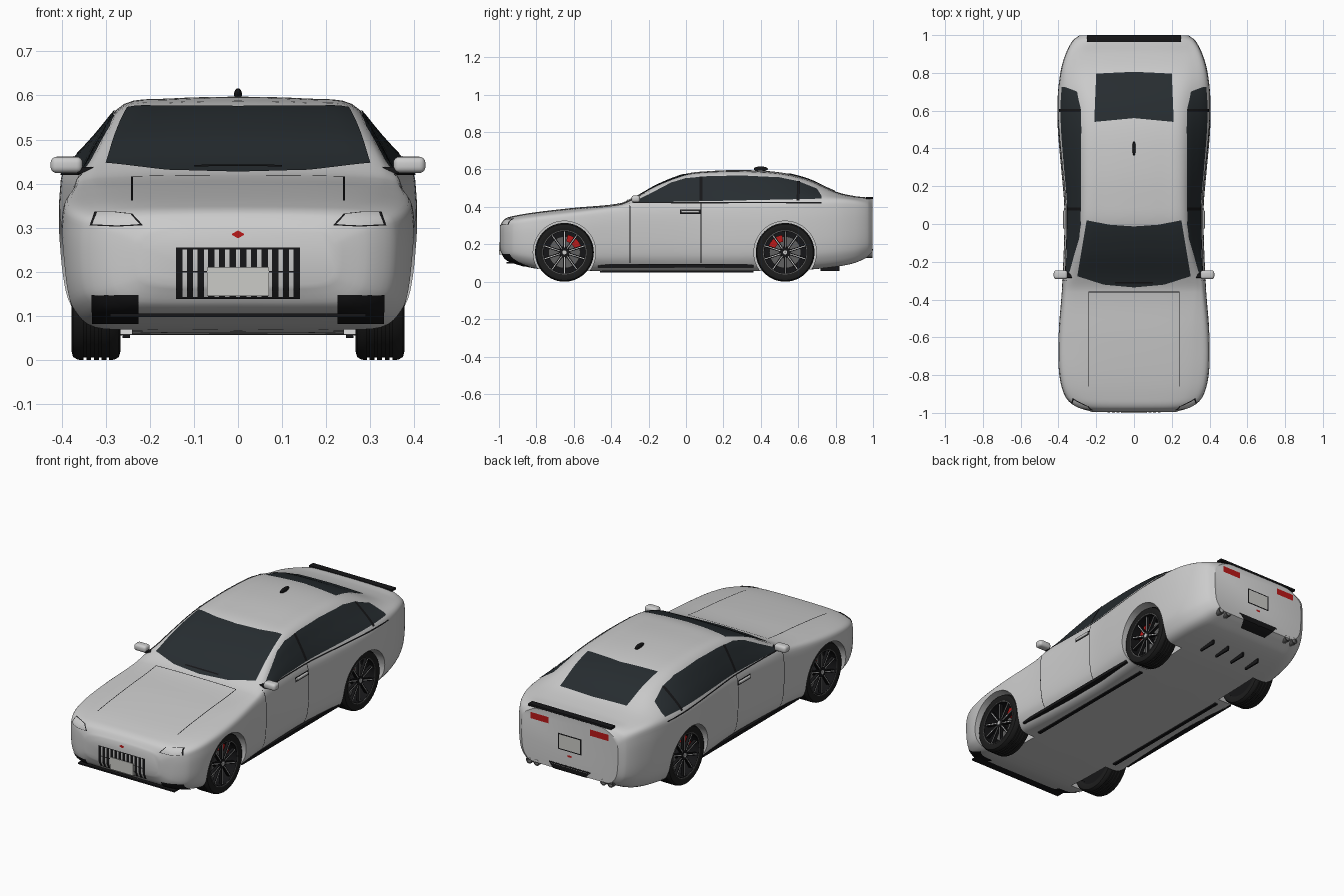
import bpy, bmesh, math
from mathutils import Vector, Matrix
from mathutils.bvhtree import BVHTree

if "Cube" in bpy.data.objects:
    bpy.data.objects.remove(bpy.data.objects["Cube"])


def mat(name, *rgb):
    m = bpy.data.materials.new(name)
    m.diffuse_color = (*rgb, 1)
    m.use_nodes = True
    m.node_tree.nodes["Principled BSDF"].inputs["Base Color"].default_value = m.diffuse_color
    return m


GLASS, BLACK = mat("glass", .02, .026, .03), mat("black", .008, .008, .009)
RED, WHITE = mat("red", .5, .01, .01), mat("white", .6, .6, .57)
SILVER, STEEL = mat("silver", .6, .6, .6), mat("steel", .12, .12, .12)
RUBBER = mat("rubber", .012, .012, .012)


def finish(name, bm, m=None, mirror=False):
    me = bpy.data.meshes.new(name)
    bm.to_mesh(me)
    ob = bpy.data.objects.new(name, me)
    bpy.context.collection.objects.link(ob)
    if m:
        me.materials.append(m)
    if mirror:
        ob.modifiers.new("mirror", 'MIRROR').use_mirror_merge = False
    return ob


def add_box(bm, x, y, z, rot=Matrix()):
    c = Vector(((x[0] + x[1]) / 2, (y[0] + y[1]) / 2, (z[0] + z[1]) / 2))
    s = Matrix.Diagonal((x[1] - x[0], y[1] - y[0], z[1] - z[0], 1))
    bmesh.ops.create_cube(bm, size=1, matrix=rot @ Matrix.Translation(c) @ s)


def box(name, x, y, z, m=None, mirror=False, bevel=0):
    bm = bmesh.new()
    add_box(bm, x, y, z)
    if bevel:
        bmesh.ops.bevel(bm, geom=bm.edges[:], offset=bevel, segments=4, affect='EDGES', profile=.5)
    return finish(name, bm, m, mirror)


def hermite(a, b, ma, mb, t):
    return ((2*t**3 - 3*t*t + 1) * a + (t**3 - 2*t*t + t) * ma
            + (3*t*t - 2*t**3) * b + (t**3 - t*t) * mb)


# Body stations: y, half width, bottom z, belt z, roof edge x, roof edge z, centre top z
ST = [(-.995, .22, .17, .27, .16, .295, .30), (-.97, .30, .125, .305, .21, .33, .335),
      (-.92, .36, .10, .325, .24, .348, .352), (-.8, .395, .07, .345, .26, .368, .372),
      (-.6, .40, .06, .367, .27, .39, .395), (-.36, .382, .057, .395, .30, .412, .418),
      (-.28, .378, .057, .412, .305, .442, .448), (-.15, .372, .057, .416, .283, .51, .52),
      (0, .368, .057, .42, .264, .563, .577), (.12, .37, .057, .42, .26, .577, .591),
      (.3, .386, .057, .425, .258, .58, .597), (.5, .403, .06, .43, .256, .568, .585),
      (.65, .405, .065, .435, .25, .535, .55), (.8, .39, .08, .438, .25, .475, .482),
      (.9, .362, .10, .43, .24, .452, .458), (.97, .325, .13, .412, .23, .445, .45),
      (.998, .29, .145, .39, .20, .438, .443)]


def section(s):
    y, w, b, belt, xr, zr, zt = s
    h = belt - b
    p = [(0, b), (.55*w, b), (.82*w, b + .005), (.94*w, b + .15*h), (.985*w, b + .33*h),
         (w, b + .62*h), (.995*w, b + .86*h), (.965*w, belt),
         ((.965*w + xr) / 2 + .007, (belt + zr) / 2 + .004), (xr, zr),
         (.6*xr, zr + .75*(zt - zr)), (0, zt)]
    p = [Vector(q) for q in p]
    ext = [Vector((-p[1].x, p[1].y))] + p + [Vector((-p[-2].x, p[-2].y))]
    half = []
    for i in range(1, len(p)):
        a, c, d, e = ext[i-1:i+3]
        half += [hermite(c, d, (d - a) / 2, (e - c) / 2, k / 4) for k in range(4)]
    half.append(p[-1])
    return [(q.x, y, q.y) for q in half] + [(-q.x, y, q.y) for q in half[-2:0:-1]]


def make_body():
    V = [Vector(s) for s in ST]
    rings = []
    for i in range(len(V) - 1):
        def tan(k):
            lo, hi = max(k - 1, 0), min(k + 1, len(V) - 1)
            return (V[hi] - V[lo]) / (V[hi][0] - V[lo][0]) * (V[i+1][0] - V[i][0])
        ma, mb = tan(i), tan(i + 1)
        for k in range(5):
            s = hermite(V[i], V[i+1], ma, mb, k / 5)
            s[0] = V[i][0] + (V[i+1][0] - V[i][0]) * k / 5
            rings.append(section(s))
    rings.append(section(V[-1]))
    bm = bmesh.new()
    R = [[bm.verts.new(c) for c in r] for r in rings]
    n = len(R[0])
    for r, q in zip(R, R[1:]):
        for j in range(n):
            bm.faces.new((r[j], r[(j+1) % n], q[(j+1) % n], q[j]))
    bm.faces.new(R[0])
    bm.faces.new(R[-1])
    bmesh.ops.recalc_face_normals(bm, faces=bm.faces[:])
    return bm


bm = make_body()
TREE = BVHTree.FromBMesh(bm)
body = finish("body", bm)

# Wheel arches
WHEELS = {"front": -.65, "rear": .53}
bm = bmesh.new()
for y in WHEELS.values():
    for sx in (-1, 1):
        bmesh.ops.create_cone(bm, cap_ends=True, segments=64, radius1=.167, radius2=.167, depth=.3,
                              matrix=Matrix.Translation((sx*.39, y, .157)) @ Matrix.Rotation(math.pi/2, 4, 'Y'))
cutter = finish("arch_cutter", bm)
cutter.hide_render = True
mod = body.modifiers.new("arches", 'BOOLEAN')
mod.operation, mod.object, mod.solver = 'DIFFERENCE', cutter, 'EXACT'
bpy.context.view_layer.objects.active = body
bpy.ops.object.modifier_apply(modifier="arches")
bpy.data.objects.remove(cutter)

# Panels projected on the body, spanned between a lower and an upper outline
VIEWS = {"front": (lambda a, b: (a, -2, b), (0, 1, 0)), "back": (lambda a, b: (a, 2, b), (0, -1, 0)),
         "side": (lambda a, b: (2, a, b), (-1, 0, 0)), "top": (lambda a, b: (a, b, 2), (0, 0, -1))}


def along(pts, t):
    f = t * (len(pts) - 1)
    i = min(int(f), len(pts) - 2)
    return Vector(pts[i]).lerp(Vector(pts[i+1]), f - i)


def panel(name, view, lower, upper, m, off=.003, mirror=False, nu=24, nv=8):
    org, d = VIEWS[view]
    bm = bmesh.new()
    grid = []
    for j in range(nv + 1):
        row = []
        for i in range(nu + 1):
            o = Vector(org(*along(lower, i / nu).lerp(along(upper, i / nu), j / nv)))
            hit, nor, *_ = TREE.ray_cast(o, Vector(d))
            if hit is None:
                hit, nor, *_ = TREE.find_nearest(o + Vector(d) * 1.05)
            row.append(bm.verts.new(hit + nor * off))
        grid.append(row)
    for r, q in zip(grid, grid[1:]):
        for i in range(nu):
            f = bm.faces.new((r[i], r[i+1], q[i+1], q[i]))
            f.normal_update()
            if f.normal.dot(Vector(d)) > 0:
                f.normal_flip()
    return finish(name, bm, m, mirror)


def rect(name, view, a, b, m, **kw):
    return panel(name, view, [(a[0], b[0]), (a[1], b[0])], [(a[0], b[1]), (a[1], b[1])], m, **kw)


# Glass
panel("windshield", "top", [(-.3, -.275), (-.16, -.32), (0, -.335), (.16, -.32), (.3, -.275)],
      [(-.25, .02), (-.13, -.003), (0, -.012), (.13, -.003), (.25, .02)], GLASS, nv=20)
panel("rear_window", "top", [(-.21, .54), (0, .56), (.21, .54)], [(-.2, .795), (0, .805), (.2, .795)], GLASS, nv=20)
top = [(-.28, .425), (-.2, .465), (-.08, .528), (0, .552), (.12, .563), (.3, .566),
       (.5, .556), (.6, .535), (.7, .495), (.725, .455)]
panel("side_window", "side", [(y, .422 + .02*(y + .28)) for y, z in top], top, GLASS, mirror=True, nu=54, nv=10)
for y, z in ((.08, .56), (.6, .533)):
    rect("window_pillar", "side", (y - .008, y + .008), (.432, z), BLACK, off=.005, mirror=True, nu=2)
rect("window_trim", "side", (-.28, .725), (.418, .424), BLACK, off=.004, mirror=True, nv=1)

# Shut lines
for y in (-.3, .08):
    rect("door_line", "side", (y - .002, y + .002), (.1, .42), BLACK, off=.0015, mirror=True, nu=1, nv=20)
rect("hood_line", "top", (.238, .242), (-.86, -.36), BLACK, off=.0015, mirror=True, nu=1, nv=24)
rect("hood_rear_line", "top", (-.24, .24), (-.362, -.358), BLACK, off=.0015, nv=1)

# Front details
LO, UP = [(.215, .305), (.275, .302), (.335, .305)], [(.24, .331), (.28, .335), (.325, .335)]
panel("headlight_frame", "front", LO, UP, BLACK, off=.002, mirror=True)
c = Vector((.276, .319))
shrink = lambda pts: [tuple(c + (Vector(p) - c) * .88) for p in pts]
panel("headlight", "front", shrink(LO), shrink(UP), SILVER, off=.004, mirror=True)
for i in range(12):
    x = -.133 + i * .266 / 11
    rect("grille_slat", "front", (x - .007, x + .007), (.14, .255), BLACK, nu=1)
for z in (.142, .2, .253):
    rect("grille_bar", "front", (-.14, .14), (z - .002, z + .002), BLACK, nv=1)
box("front_plate", (-.07, .07), (-1, -.985), (.145, .21), WHITE)
panel("front_badge", "front", [(-.014, .284), (0, .276), (.014, .284)],
      [(-.014, .286), (0, .294), (.014, .286)], RED, nu=8)
rect("front_intake", "front", (.225, .33), (.085, .148), BLACK, mirror=True)
box("front_splitter", (-.29, .29), (-.96, -.84), (.098, .106), BLACK)
rect("wiper", "top", (-.1, .1), (-.312, -.304), BLACK, off=.007, nv=1)

# Rear details
box("spoiler", (-.25, .25), (.963, 1), (.441, .454), BLACK, bevel=.003)
rect("taillight", "back", (.125, .235), (.378, .412), RED, mirror=True)
rect("rear_plate_frame", "back", (-.07, .07), (.255, .342), BLACK, off=.001)
rect("rear_plate", "back", (-.064, .064), (.261, .336), WHITE, off=.002)
rect("rear_badge", "back", (-.012, .012), (.226, .236), RED, off=.002, nu=4)
panel("diffuser", "back", [(-.08, .122), (.08, .122)], [(-.12, .168), (.12, .168)], BLACK)
box("diffuser_ledge", (-.125, .125), (.97, .999), (.168, .176), BLACK)
for x in (-.15, -.05, .05, .15):
    box("diffuser_fin", (x - .004, x + .004), (.72, .82), (.058, .09), BLACK)


def lathe(name, prof, y, z, m, a0=0, a1=360, steps=56):
    # closed profile of (x, radius) swept around the axle
    bm = bmesh.new()
    full = a1 - a0 == 360
    R = []
    for k in range(steps if full else steps + 1):
        a = math.radians(a0 + (a1 - a0) * k / steps)
        R.append([bm.verts.new((x, y + r*math.cos(a), z + r*math.sin(a))) for x, r in prof])
    n = len(prof)
    for k in range(steps):
        r, q = R[k], R[(k+1) % len(R)]
        for j in range(n):
            bm.faces.new((r[j], r[(j+1) % n], q[(j+1) % n], q[j]))
    if not full:
        bm.faces.new(R[0])
        bm.faces.new(R[-1])
    bmesh.ops.recalc_face_normals(bm, faces=bm.faces[:])
    return finish(name, bm, m, True)


def ring(x0, x1, r0, r1):
    return [(x0, r0), (x1, r0), (x1, r1), (x0, r1)]


# Exhaust tips
for x in (.2, .245):
    ob = lathe("exhaust_tip", ring(.93, .998, .013, .018), 0, 0, STEEL, steps=24)
    ob.data.transform(Matrix.Translation((x, 0, .145)) @ Matrix.Rotation(math.pi/2, 4, 'Z'))

# Wheels
tire = [(.272, .118), (.266, .135), (.27, .15), (.28, .156)]
for x in (.295, .312, .33, .347):
    tire += [(x - .003, .157), (x - .003, .151), (x + .003, .151), (x + .003, .157)]
tire += [(.363, .156), (.374, .15), (.378, .135), (.372, .118)]
for end, y in WHEELS.items():
    z = .157
    lathe(end + "_tire", tire, y, z, RUBBER)
    lathe(end + "_rim", ring(.275, .371, .112, .119), y, z, BLACK)
    lathe(end + "_rim_lip", ring(.371, .374, .114, .118), y, z, STEEL)
    lathe(end + "_wheel_back", ring(.276, .282, .002, .113), y, z, BLACK)
    lathe(end + "_brake_disc", ring(.315, .323, .03, .085), y, z, STEEL)
    a = 15 if end == "front" else 100
    lathe(end + "_caliper", ring(.305, .338, .058, .095), y, z, RED, a, a + 65, 16)
    lathe(end + "_hub", ring(.32, .364, .002, .026), y, z, BLACK, steps=32)
    lathe(end + "_hub_cap", ring(.364, .367, .001, .011), y, z, SILVER, steps=24)
    for part, w, x0, x1, m in (("spoke", .0065, .345, .361, BLACK), ("spoke_face", .002, .361, .363, SILVER)):
        bm = bmesh.new()
        for k in range(10):
            rot = Matrix.Translation((0, y, z)) @ Matrix.Rotation(k * math.pi / 5, 4, 'X')
            add_box(bm, (x0, x1), (-w, w), (.02, .113), rot)
        finish(f"{end}_{part}", bm, m, True)

# Side details
box("side_skirt", (.325, .354), (-.47, .36), (.077, .094), BLACK, True)
box("underbody_rail", (.245, .262), (-.46, .36), (.05, .06), BLACK, True)
box("door_handle", (.355, .375), (-.025, .072), (.368, .382), None, True, .004)
rect("handle_recess", "side", (-.032, .079), (.362, .387), BLACK, off=.001, mirror=True)
box("mirror_housing", (.352, .425), (-.292, -.245), (.424, .461), None, True, .014)
box("mirror_stem", (.325, .365), (-.285, -.262), (.422, .438), BLACK, True, .004)

# Roof antenna
bm = bmesh.new()
bmesh.ops.create_uvsphere(bm, u_segments=20, v_segments=12, radius=1,
                          matrix=Matrix.Translation((0, .4, .603)) @ Matrix.Diagonal((.009, .038, .013, 1)))
finish("antenna", bm, BLACK)

bpy.ops.object.select_all(action='SELECT')
bpy.ops.object.shade_smooth_by_angle(angle=math.radians(35))
